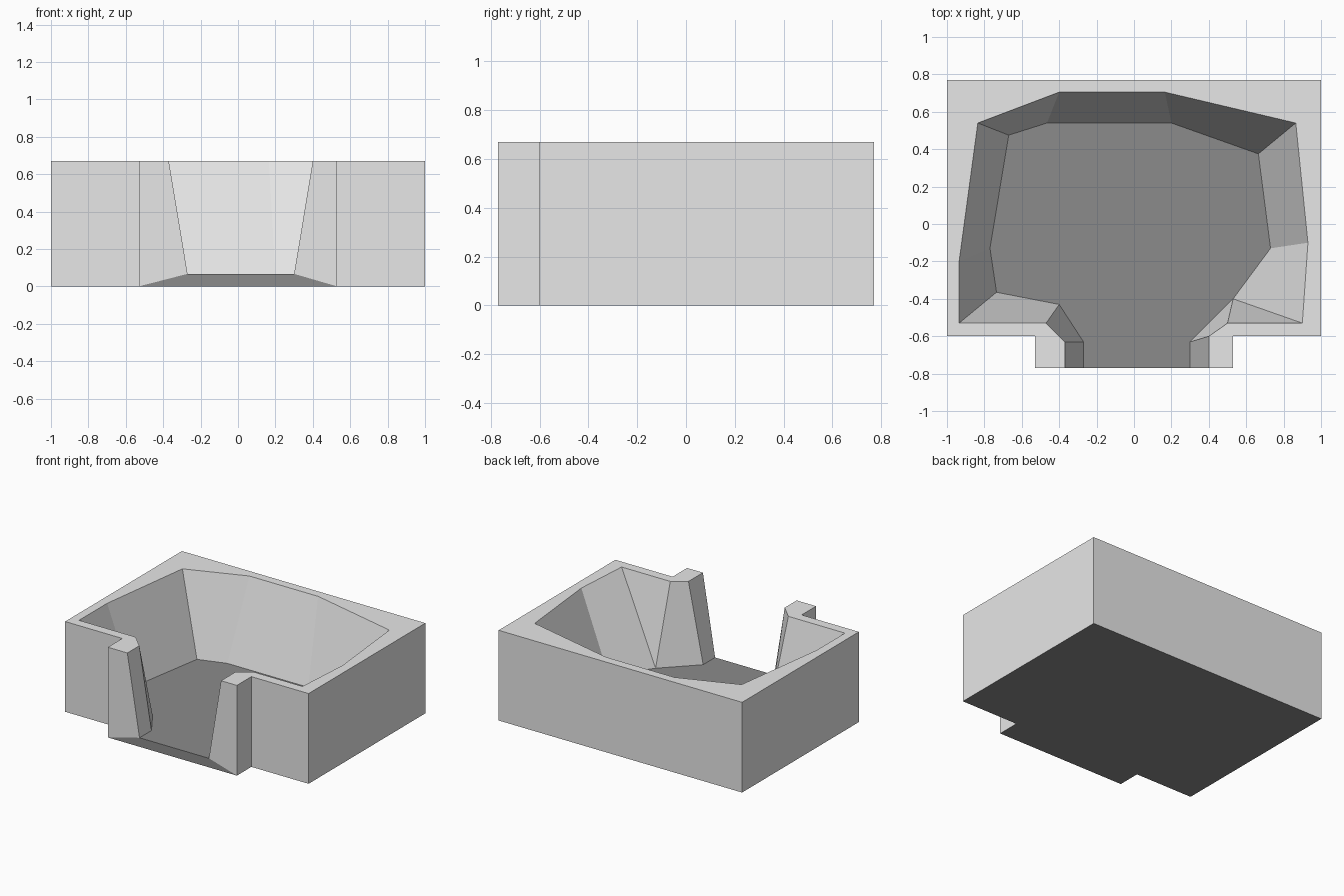
import bpy
import bmesh

cube = bpy.data.objects.get("Cube")
if cube:
    bpy.data.objects.remove(cube)

HEIGHT, FLOOR = 0.67, 0.067


def make_material(name, value):
    mat = bpy.data.materials.new(name)
    mat.use_nodes = True
    colour = (value, value, value, 1)
    mat.diffuse_color = colour
    mat.node_tree.nodes["Principled BSDF"].inputs["Base Color"].default_value = colour
    return mat


# Outer footprint, from the right of the entrance round to its left
side = [(0.53, -0.77), (0.53, -0.6), (1, -0.6), (1, 0.77)]
outline = side + [(-x, y) for x, y in reversed(side)]

# Cavity edge at the rim, from the left of the entrance round to its right
rim = [(-0.37, -0.77), (-0.37, -0.63), (-0.47, -0.53), (-0.935, -0.53),
       (-0.935, -0.2), (-0.835, 0.54), (-0.4, 0.705), (0.165, 0.705),
       (0.865, 0.54), (0.93, -0.1), (0.9, -0.53), (0.5, -0.53),
       (0.4, -0.6), (0.4, -0.77)]

# Cavity edge at the floor
foot = [(-0.27, -0.77), (-0.27, -0.63), (-0.4, -0.43), (-0.735, -0.365),
        (-0.77, -0.13), (-0.67, 0.475), (-0.465, 0.54), (0.2, 0.54),
        (0.665, 0.375), (0.73, -0.13), (0.53, -0.4), (0.3, -0.63), (0.3, -0.77)]

bm = bmesh.new()


def ring(points, z):
    return [bm.verts.new((x, y, z)) for x, y in points]


def face(verts, material=0):
    bm.faces.new(verts).material_index = material


low, high = ring(outline, 0), ring(outline, HEIGHT)
top, floor = ring(rim, HEIGHT), ring(foot, FLOOR)

# Outer walls, leaving the entrance side open
for i in range(len(outline) - 1):
    face([low[i], low[i + 1], high[i + 1], high[i]])

# Rim, floor and underside
face(top + high)
face(floor, 1)
face(low, 1)

# Sloping cavity walls; two rim corners meet at one floor corner
partner = floor[:11] + floor[10:]
for i in range(len(top) - 1):
    a, b = partner[i], partner[i + 1]
    face([top[i], top[i + 1], b] if a == b else [top[i], top[i + 1], b, a])

# Entrance posts and the sill between them
face([low[0], high[0], top[-1], floor[-1]])
face([low[-1], high[-1], top[0], floor[0]])
face([low[-1], low[0], floor[-1], floor[0]], 1)

bmesh.ops.recalc_face_normals(bm, faces=bm.faces)
mesh = bpy.data.meshes.new("walled_enclosure")
bm.to_mesh(mesh)
bm.free()
mesh.materials.append(make_material("light_grey", 0.8))
mesh.materials.append(make_material("dark_grey", 0.26))
enclosure = bpy.data.objects.new("walled_enclosure", mesh)
bpy.context.collection.objects.link(enclosure)
